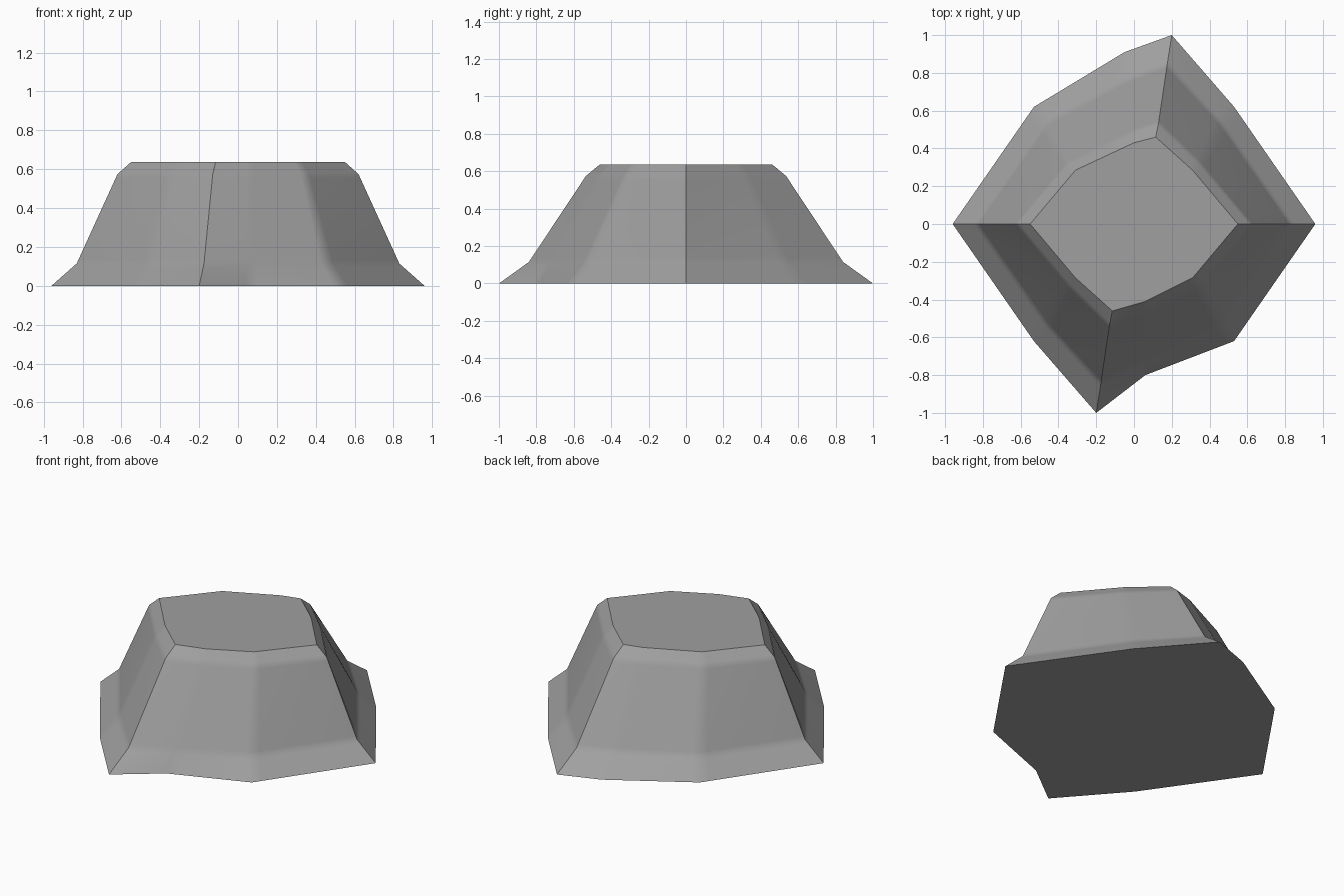
import bpy, bmesh, math
from mathutils import Vector

if "Cube" in bpy.data.objects:
    bpy.data.objects.remove(bpy.data.objects["Cube"])

# Four outlines of the block: foot, skirt top, shoulder, flat top
RINGS = [
    (0.0, [(.96, 0), (.53, .62), (.2, 1), (-.05, .91), (-.53, .62),
           (-.96, 0), (-.53, -.62), (-.2, -1), (.06, -.8), (.53, -.62)]),
    (.115, [(.83, 0), (.46, .53), (.175, .84), (-.03, .76), (-.46, .53),
            (-.83, 0), (-.46, -.53), (-.175, -.84), (.06, -.725), (.46, -.53)]),
    (.575, [(.62, 0), (.345, .325), (.13, .535), (0, .495), (-.345, .325),
            (-.62, 0), (-.345, -.325), (-.13, -.535), (.06, -.465), (.345, -.325)]),
    (.637, [(.55, 0), (.31, .285), (.115, .46), (0, .43), (-.31, .285),
            (-.55, 0), (-.31, -.285), (-.115, -.46), (.06, -.41), (.31, -.285)]),
]


def with_support(ring):
    """Add points close to each corner so the shading stays flat between them."""
    out = []
    for i, p in enumerate(ring):
        q = ring[(i + 1) % len(ring)]
        out += [p, p.lerp(q, .08), p.lerp(q, .92)]
    return out


corners = [with_support([Vector((x, y, z)) for x, y in pts]) for z, pts in RINGS]
rings = []
for low, high, gap in zip(corners, corners[1:], (.15, .04, .2)):
    for t in (0, gap, 1 - gap):
        rings.append([a.lerp(b, t) for a, b in zip(low, high)])
rings.append(corners[-1])

# Tapered block lofted through the outlines and capped
bm = bmesh.new()
loops = [[bm.verts.new(p) for p in ring] for ring in rings]
n = len(loops[0])
for low, high in zip(loops, loops[1:]):
    for i in range(n):
        j = (i + 1) % n
        bm.faces.new((low[i], low[j], high[j], high[i]))
bm.faces.new(loops[-1])
bm.faces.new(loops[0][::-1])
mesh = bpy.data.meshes.new("tapered_block")
bm.to_mesh(mesh)
bm.free()

block = bpy.data.objects.new("tapered_block", mesh)
bpy.context.collection.objects.link(block)

# Plain grey
grey = bpy.data.materials.new("stone grey")
grey.diffuse_color = (.35, .35, .35, 1)
grey.use_nodes = True
grey.node_tree.nodes["Principled BSDF"].inputs["Base Color"].default_value = grey.diffuse_color
mesh.materials.append(grey)

# Soft bands, crisp ridges
bpy.context.view_layer.objects.active = block
block.select_set(True)
bpy.ops.object.shade_smooth_by_angle(angle=math.radians(30))
